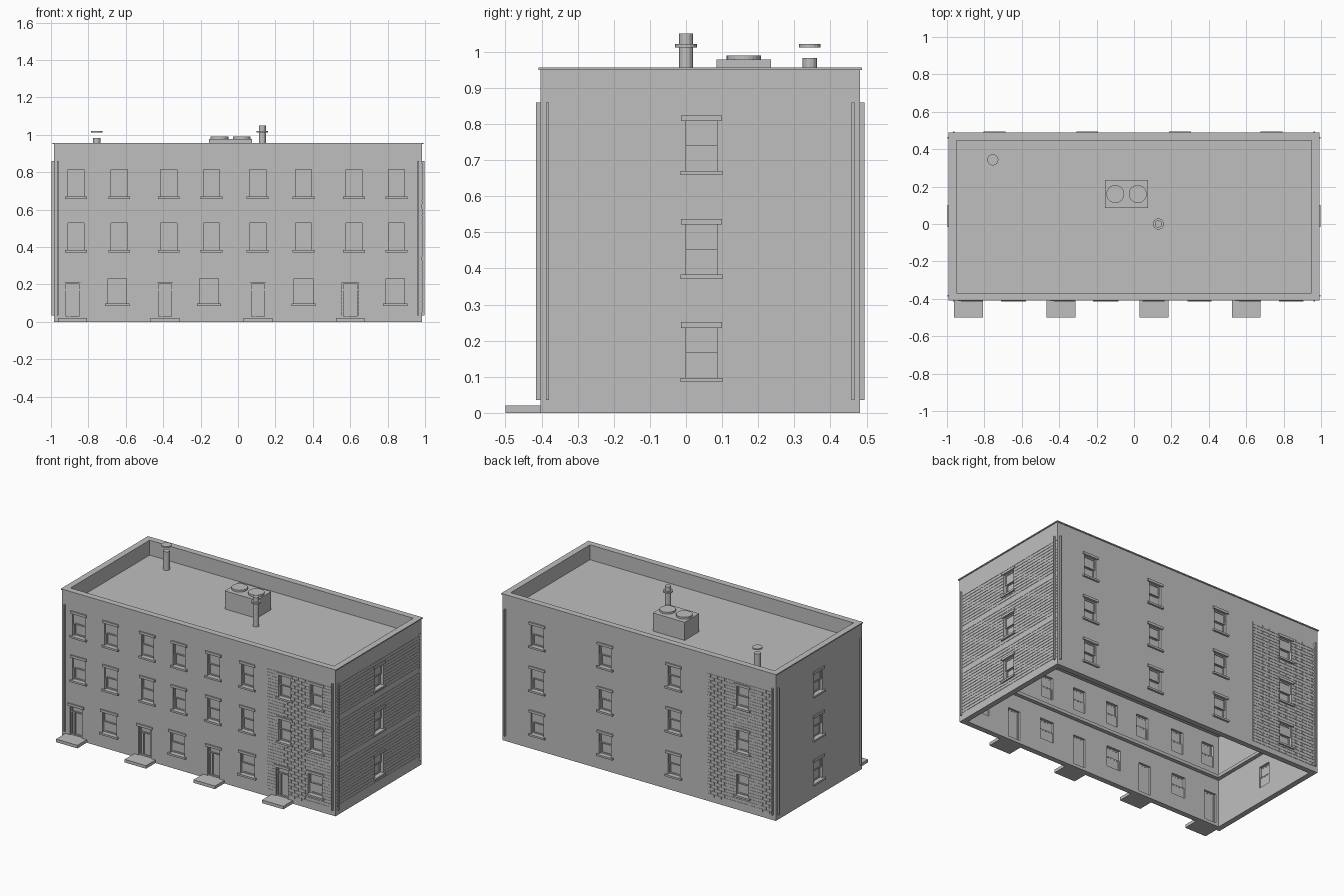
import bpy, bmesh
from math import radians
from mathutils import Matrix, Vector

cube = bpy.data.objects.get("Cube")
if cube:
    bpy.data.objects.remove(cube, do_unlink=True)

grey = bpy.data.materials.new("plain_grey")
grey.use_nodes = True
grey.diffuse_color = (0.52, 0.52, 0.52, 1)
grey.node_tree.nodes["Principled BSDF"].inputs["Base Color"].default_value = (0.52, 0.52, 0.52, 1)

X, Y0, Y1, WALL, ROOF = 0.985, -0.403, 0.482, 0.035, 0.86

# Each wall frame: x runs along the wall, y goes inward, z is up
FRONT = Matrix.Translation((0, Y0, 0))
LEFT = Matrix.Translation((X, 0, 0)) @ Matrix.Rotation(radians(90), 4, 'Z')
BACK = Matrix.Translation((0, Y1, 0)) @ Matrix.Rotation(radians(180), 4, 'Z')
RIGHT = Matrix.Translation((-X, 0, 0)) @ Matrix.Rotation(radians(-90), 4, 'Z')


def box(bm, x0, x1, y0, y1, z0, z1, frame=Matrix()):
    size = Matrix.Diagonal((x1 - x0, y1 - y0, z1 - z0, 1))
    mid = Matrix.Translation(((x0 + x1) / 2, (y0 + y1) / 2, (z0 + z1) / 2))
    bmesh.ops.create_cube(bm, size=1, matrix=frame @ mid @ size)


def cylinder(bm, x, y, z0, z1, r, sides=20):
    bmesh.ops.create_cone(bm, cap_ends=True, segments=sides, radius1=r, radius2=r,
                          depth=z1 - z0, matrix=Matrix.Translation((x, y, (z0 + z1) / 2)))


def ring(bm, outset, inset, z0, z1):
    """Closed rectangular band following the wall line."""
    def loop(d, z):
        return [bm.verts.new(p) for p in ((-X - d, Y0 - d, z), (X + d, Y0 - d, z),
                                          (X + d, Y1 + d, z), (-X - d, Y1 + d, z))]
    loops = [loop(outset, z0), loop(outset, z1), loop(-inset, z1), loop(-inset, z0)]
    for k in range(4):
        a, b = loops[k], loops[(k + 1) % 4]
        for i in range(4):
            j = (i + 1) % 4
            bm.faces.new((a[i], a[j], b[j], b[i]))


def finish(bm, name):
    bmesh.ops.recalc_face_normals(bm, faces=bm.faces)
    mesh = bpy.data.meshes.new(name)
    bm.to_mesh(mesh)
    bm.free()
    mesh.materials.append(grey)
    ob = bpy.data.objects.new(name, mesh)
    bpy.context.collection.objects.link(ob)
    return ob


def cut(ob, cutter):
    mod = ob.modifiers.new("openings", 'BOOLEAN')
    mod.operation, mod.solver, mod.object = 'DIFFERENCE', 'EXACT', cutter
    bpy.context.view_layer.update()
    done = ob.evaluated_get(bpy.context.evaluated_depsgraph_get())
    mesh = bpy.data.meshes.new_from_object(done)
    ob.modifiers.clear()
    ob.data = mesh


openings, windows, trim, doors = (bmesh.new() for _ in range(4))


def frame_bars(bm, u0, u1, z0, z1, d0, d1, t, frame):
    box(bm, u0, u0 + t, d0, d1, z0, z1, frame)
    box(bm, u1 - t, u1, d0, d1, z0, z1, frame)
    box(bm, u0 + t, u1 - t, d0, d1, z1 - t, z1, frame)
    box(bm, u0 + t, u1 - t, d0, d1, z0, z0 + t, frame)


def window(frame, u, z0, w, h):
    u0, u1, z1, mid = u - w / 2, u + w / 2, z0 + h, z0 + h / 2
    box(openings, u0, u1, -0.03, 0.06, z0, z1, frame)
    # Upper sash sits in front of the lower one
    for a, b, d in ((mid, z1, 0.01), (z0, mid + 0.004, 0.018)):
        frame_bars(windows, u0, u1, a, b, d, d + 0.008, 0.008, frame)
        box(windows, u0, u1, d + 0.004, d + 0.007, a, b, frame)
    box(trim, u - w / 2 - 0.015, u + w / 2 + 0.015, -0.012, 0.012, z0 - 0.012, z0, frame)
    box(trim, u - w / 2 - 0.013, u + w / 2 + 0.013, -0.008, 0.01, z1, z1 + 0.016, frame)


def door(frame, u):
    w, z0, z1 = 0.087, 0.02, 0.21
    u0, u1 = u - w / 2, u + w / 2
    box(openings, u0, u1, -0.03, 0.06, z0, z1, frame)
    frame_bars(doors, u0, u1, z0, z1, 0.008, 0.022, 0.008, frame)
    box(doors, u0, u1, 0.017, 0.021, z0, z1, frame)
    box(doors, u0, u1, 0.010, 0.02, 0.168, 0.175, frame)
    box(doors, u0 + 0.024, u0 + 0.03, 0.010, 0.02, z0, 0.17, frame)
    box(trim, u0 - 0.013, u1 + 0.013, -0.008, 0.01, z1, z1 + 0.016, frame)


# Windows and doors on all four walls
FLOORS = (0.097, 0.383, 0.67)
for u in (-0.866, -0.635, -0.37, -0.142, 0.105, 0.35, 0.62, 0.847):
    for z in FLOORS[1:]:
        window(FRONT, u, z, 0.087, 0.145)
for u in (-0.645, -0.155, 0.35, 0.84):
    window(FRONT, u, FLOORS[0], 0.1, 0.135)
for z in FLOORS:
    for u in (-0.735, -0.245, 0.25, 0.745):
        window(BACK, u, z, 0.087, 0.138)
    window(LEFT, 0.043, z, 0.087, 0.138)
    window(RIGHT, -0.043, z, 0.087, 0.138)

steps = bmesh.new()
for u in (-0.885, -0.39, 0.107, 0.6):
    door(FRONT, u)
    box(steps, u - 0.077, u + 0.077, -0.097, 0.005, 0, 0.02, FRONT)

cutter = finish(openings, "opening_cutter")
cutter.hide_render = True
finish(windows, "window_sashes")
finish(trim, "sills_and_lintels")
finish(doors, "doors")
finish(steps, "door_steps")

# Hollow wall shell, open underneath
bm = bmesh.new()
ring(bm, 0, WALL, 0, 0.95)
cut(finish(bm, "walls"), cutter)

bm = bmesh.new()
ring(bm, 0.006, WALL, 0.95, 0.957)
finish(bm, "parapet_cap")

bm = bmesh.new()
box(bm, -X + WALL, X - WALL, Y0 + WALL, Y1 - WALL, ROOF - 0.02, ROOF)
finish(bm, "roof")

bm = bmesh.new()
for z in (0.31, 0.60):
    ring(bm, -WALL + 0.002, WALL + 0.025, z, z + 0.02)
finish(bm, "inner_floor_ledges")


# Brick relief panels
def bricks(name, frame, u0, u1, z0, z1, length, bands):
    bm = bmesh.new()
    pitch, joint = 0.02, 0.003
    for row in range(int((z1 - z0) / pitch)):
        z = z0 + row * pitch
        if any(abs(z - b) < pitch / 2 for b in bands):
            continue
        u = u0 - (length / 2 if row % 2 else 0)
        while u < u1 - joint:
            a, b = max(u, u0), min(u + length - joint, u1)
            if b - a > joint:
                box(bm, a, b, -0.002, 0.002, z, z + pitch - joint, frame)
            u += length
    cut(finish(bm, name), cutter)


bricks("front_bricks", FRONT, 0.495, 0.96, 0.035, 0.85, 0.05, ())
bricks("back_bricks", BACK, 0.495, 0.96, 0.035, 0.85, 0.05, ())
bricks("left_side_courses", LEFT, Y0 + 0.003, Y1 - 0.003, 0.05, 0.86, 4, (0.33, 0.61))
bpy.data.objects.remove(cutter, do_unlink=True)

# Slim vertical strips beside every corner
bm = bmesh.new()
for frame, ends in ((FRONT, (-X, X)), (BACK, (-X, X)), (LEFT, (Y0, Y1)), (RIGHT, (-Y1, -Y0))):
    for u in (ends[0] + 0.02, ends[1] - 0.02):
        box(bm, u - 0.004, u + 0.004, -0.012, 0.002, 0.035, ROOF, frame)
finish(bm, "corner_strips")

# Rooftop equipment
bm = bmesh.new()
box(bm, -0.155, 0.075, 0.085, 0.235, ROOF, 0.978)
for x in (-0.1, 0.02):
    cylinder(bm, x, 0.16, 0.975, 0.99, 0.048, 24)
finish(bm, "cooling_unit")

bm = bmesh.new()
cylinder(bm, 0.13, 0, ROOF, 1.05, 0.019, 12)
cylinder(bm, 0.13, 0, 1.012, 1.021, 0.03, 16)
finish(bm, "chimney_pipe")

bm = bmesh.new()
cylinder(bm, -0.755, 0.343, ROOF, 0.982, 0.02, 12)
cylinder(bm, -0.755, 0.343, 1.012, 1.021, 0.03, 16)
finish(bm, "roof_vent")
